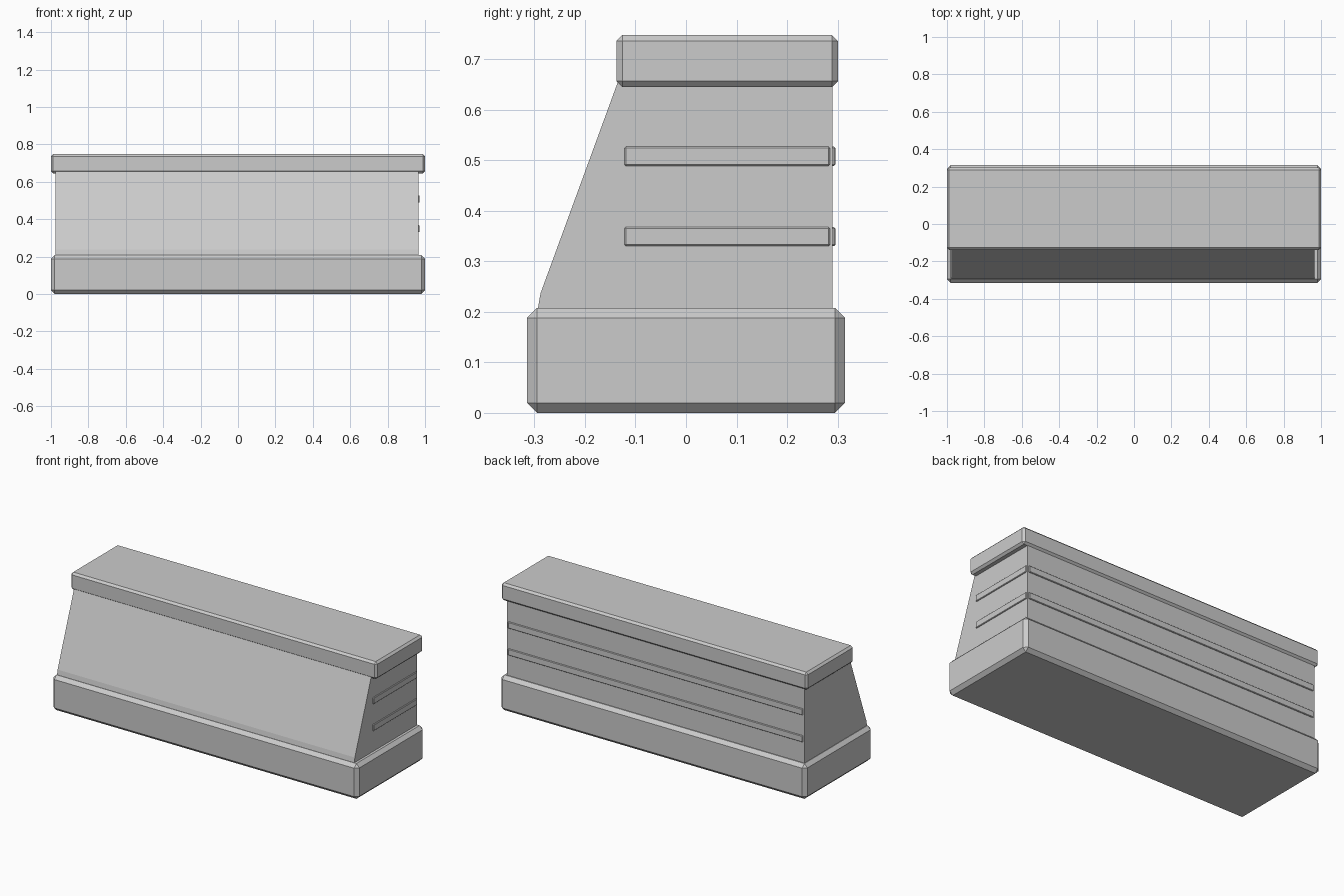
import bpy, bmesh

if "Cube" in bpy.data.objects:
    bpy.data.objects.remove(bpy.data.objects["Cube"])


def finish(name, bm):
    bmesh.ops.recalc_face_normals(bm, faces=bm.faces)
    mesh = bpy.data.meshes.new(name)
    bm.to_mesh(mesh)
    bm.free()
    obj = bpy.data.objects.new(name, mesh)
    bpy.context.collection.objects.link(obj)
    return obj


def chamfered_box(name, x, y, z, chamfer):
    """Box given by (min, max) per axis, with all edges chamfered."""
    bm = bmesh.new()
    bmesh.ops.create_cube(bm, size=1)
    for v in bm.verts:
        v.co = [r[0] if c < 0 else r[1] for c, r in zip(v.co, (x, y, z))]
    bmesh.ops.bevel(bm, geom=bm.edges[:], offset=chamfer, segments=1,
                    profile=0.5, affect='EDGES')
    return finish(name, bm)


def extruded_profile(name, profile, x0, x1):
    """Extrude a (y, z) profile along x."""
    bm = bmesh.new()
    face = bm.faces.new([bm.verts.new((x0, y, z)) for y, z in profile])
    ext = bmesh.ops.extrude_face_region(bm, geom=[face], use_keep_orig=True)
    moved = [g for g in ext["geom"] if isinstance(g, bmesh.types.BMVert)]
    bmesh.ops.translate(bm, verts=moved, vec=(x1 - x0, 0, 0))
    return finish(name, bm)


# Plinth and top slab
chamfered_box("base", (-1, 1), (-0.315, 0.315), (0, 0.208), 0.02)
chamfered_box("top_slab", (-1, 1), (-0.138, 0.301), (0.645, 0.748), 0.012)

# Sloped body between them
extruded_profile("body", [(-0.298, 0.18), (-0.288, 0.237), (-0.135, 0.655),
                          (0.29, 0.655), (0.29, 0.18)], -0.977, 0.965)

# Two raised trim strips on the right side and on the back
for level, z in (("lower", 0.330), ("upper", 0.489)):
    zr = (z, z + 0.038)
    chamfered_box(f"{level}_side_strip", (0.955, 0.971), (-0.122, 0.285), zr, 0.003)
    chamfered_box(f"{level}_back_strip", (-0.968, 0.957), (0.280, 0.296), zr, 0.003)
